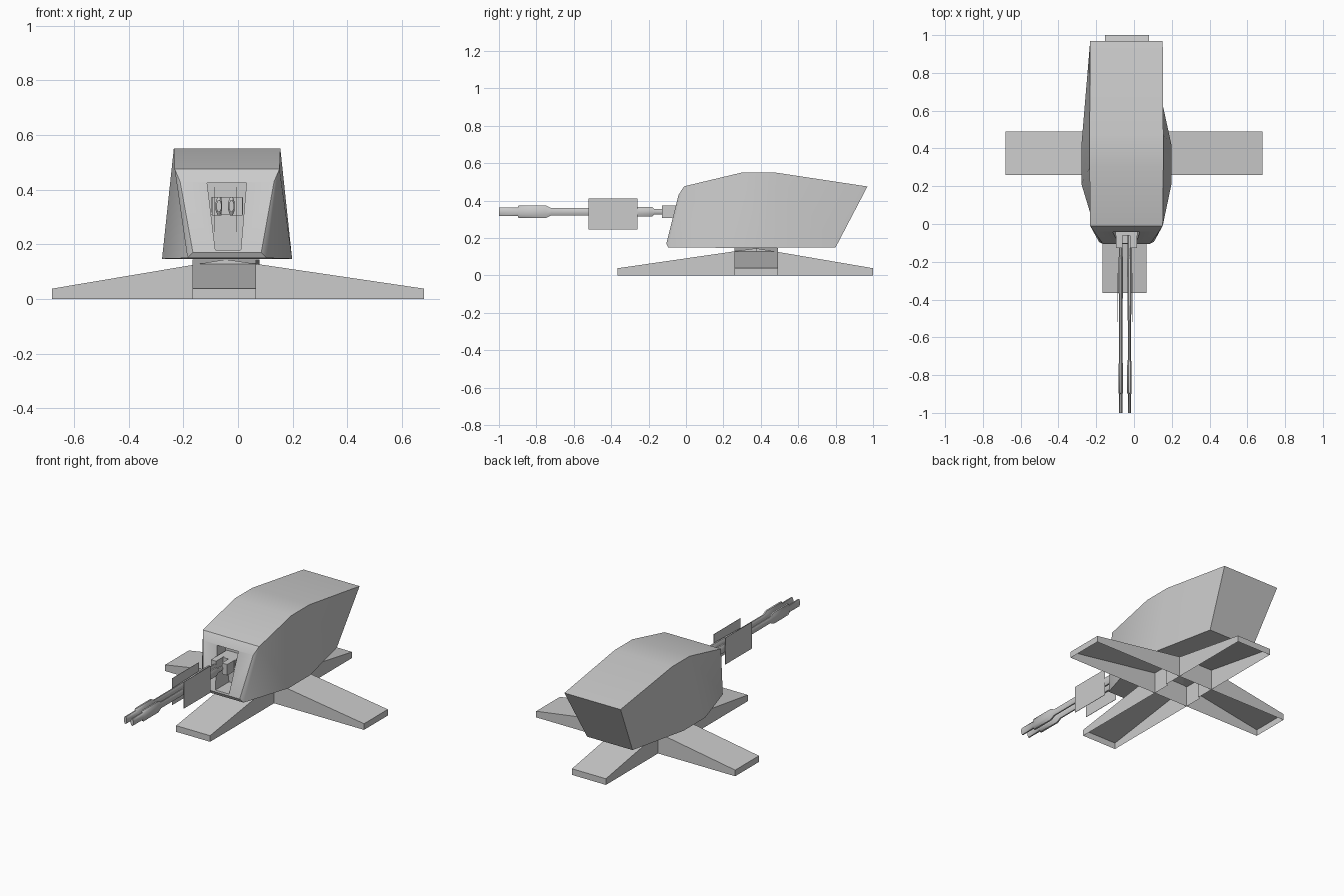
import bpy, bmesh
from math import cos, sin, pi, radians
from mathutils import Matrix

if "Cube" in bpy.data.objects:
    bpy.data.objects.remove(bpy.data.objects["Cube"])

CX, CY = -0.045, 0.375        # turret pivot
GZ = 0.34                     # gun axis height


def make(name, verts, faces, closed=True):
    me = bpy.data.meshes.new(name)
    me.from_pydata(verts, [], faces)
    if closed:
        bm = bmesh.new()
        bm.from_mesh(me)
        bmesh.ops.recalc_face_normals(bm, faces=bm.faces)
        bm.to_mesh(me)
        bm.free()
    ob = bpy.data.objects.new(name, me)
    bpy.context.collection.objects.link(ob)
    return ob


def loft(name, rings):
    n = len(rings[0])
    verts = [v for r in rings for v in r]
    faces = [(i * n + j, i * n + (j + 1) % n, (i + 1) * n + (j + 1) % n, (i + 1) * n + j)
             for i in range(len(rings) - 1) for j in range(n)]
    faces += [tuple(range(n)), tuple(range(len(verts) - n, len(verts)))]
    return make(name, verts, faces)


def smooth(ob, deg):
    bpy.ops.object.select_all(action='DESELECT')
    bpy.context.view_layer.objects.active = ob
    ob.select_set(True)
    bpy.ops.object.shade_smooth_by_angle(angle=radians(deg))


def box(name, x0, x1, y0, y1, z0, z1):
    return loft(name, [[(x0, y, z0), (x1, y, z0), (x1, y, z1), (x0, y, z1)] for y in (y0, y1)])


# Four tapering legs: open-bottomed shells meeting at the pivot
def leg(name, angle, length, dx=0.0):
    w, hi, lo = 0.116, 0.145, 0.038
    v = [(0, -w, 0), (length, -w, 0), (length, w, 0), (0, w, 0),
         (0, -w, hi), (length, -w, lo), (length, w, lo), (0, w, hi)]
    f = [(4, 5, 6, 7), (0, 1, 5, 4), (2, 3, 7, 6), (1, 2, 6, 5)]
    ob = make(name, v, f, closed=False)
    ob.data.transform(Matrix.Translation((CX + dx, CY, 0)) @ Matrix.Rotation(radians(angle), 4, 'Z'))


leg("leg_right", 0, 0.725)
leg("leg_back", 90, 0.625, 0.008)
leg("leg_left", 180, 0.635)
leg("leg_front", 270, 0.74, -0.006)

# Turret hull: (top y, z, half width), (bottom y, z, half width)
TX = -0.04
stations = [((-0.04, 0.43, 0.172), (-0.105, 0.17, 0.125)),
            ((-0.01, 0.476, 0.192), (-0.095, 0.15, 0.145)),
            ((0.30, 0.55, 0.195), (0.21, 0.147, 0.238)),
            ((0.475, 0.55, 0.195), (0.42, 0.147, 0.238)),
            ((0.97, 0.475, 0.192), (0.80, 0.15, 0.155))]
hull = loft("turret_hull", [[(TX - t[2], t[0], t[1]), (TX + t[2], t[0], t[1]),
                             (TX + b[2], b[0], b[1]), (TX - b[2], b[0], b[1])]
                            for t, b in stations])

# Tapered gun slot in the front of the hull
slot = loft("slot_cutter", [[(-0.113, y, 0.425), (0.031, y, 0.425), (0.010, y, 0.18), (-0.083, y, 0.18)]
                            for y in (-0.3, 0.03)])
mod = hull.modifiers.new("slot", 'BOOLEAN')
mod.object = slot
mod.operation = 'DIFFERENCE'
mod.solver = 'EXACT'
bpy.context.view_layer.objects.active = hull
hull.select_set(True)
bpy.ops.object.modifier_apply(modifier="slot")
bpy.data.objects.remove(slot)
smooth(hull, 40)

# Gun mount inside the slot
box("gun_mount", -0.098, 0.018, -0.06, 0.04, 0.31, 0.372)
for x in (-0.078, -0.002):
    box("mount_cheek", x - 0.018, x + 0.018, -0.128, -0.05, 0.306, 0.374)

# Twin stepped barrels: (y, half height, half width)
steps = [(-1.0, 0.022, 0.009), (-0.90, 0.022, 0.009), (-0.895, 0.034, 0.012),
         (-0.75, 0.034, 0.012), (-0.72, 0.019, 0.009), (-0.52, 0.019, 0.009),
         (-0.26, 0.026, 0.012), (-0.18, 0.026, 0.012), (-0.17, 0.014, 0.010), (-0.04, 0.014, 0.010)]
for side, x in (("left", -0.070), ("right", -0.024)):
    b = loft("barrel_" + side, [[(x + w * 1.08 * cos((k + .5) * pi / 4), y, GZ + h * 1.08 * sin((k + .5) * pi / 4))
                                 for k in range(8)] for y, h, w in steps])
    smooth(b, 50)

# Thin side plates flanking the barrels
for side, x in (("left", -0.087), ("right", -0.007)):
    box("side_plate_" + side, x - 0.001, x + 0.001, -0.52, -0.26, 0.245, 0.41)
